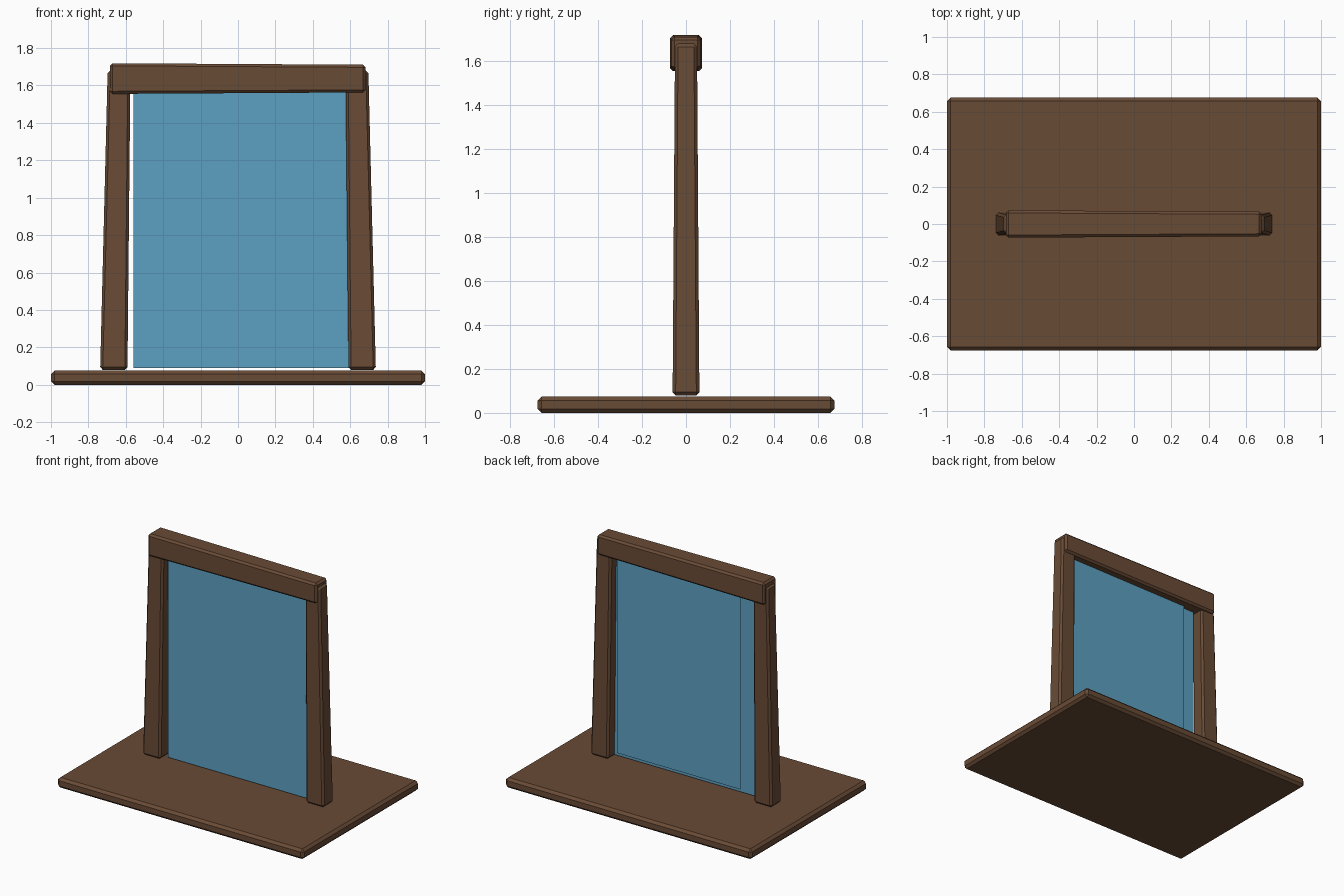
import bpy, bmesh
from mathutils import Vector

if "Cube" in bpy.data.objects:
    bpy.data.objects.remove(bpy.data.objects["Cube"])


def material(name, rgb):
    m = bpy.data.materials.new(name)
    m.diffuse_color = (*rgb, 1)
    m.use_nodes = True
    m.node_tree.nodes["Principled BSDF"].inputs["Base Color"].default_value = m.diffuse_color
    return m


WOOD = material("brown wood", (0.141, 0.070, 0.036))
GLASS = material("blue pane", (0.107, 0.352, 0.539))


def finish(name, bm, mat):
    mesh = bpy.data.meshes.new(name)
    bm.to_mesh(mesh)
    bm.free()
    mesh.materials.append(mat)
    obj = bpy.data.objects.new(name, mesh)
    bpy.context.collection.objects.link(obj)
    return obj


def timber(name, shape, bevel=0.014):
    """Chamfered block; shape maps unit-cube signs to a corner position."""
    bm = bmesh.new()
    bmesh.ops.create_cube(bm, size=2)
    for v in bm.verts:
        v.co = Vector(shape(*(1 if c > 0 else -1 for c in v.co)))
    bmesh.ops.bevel(bm, geom=bm.edges[:], offset=bevel, segments=1,
                    affect='EDGES', profile=0.5)
    bmesh.ops.recalc_face_normals(bm, faces=bm.faces[:])
    return finish(name, bm, WOOD)


def pane(name, x0, x1, z0, z1, y):
    bm = bmesh.new()
    bm.faces.new([bm.verts.new((x, y, z)) for x, z in
                  ((x0, z0), (x1, z0), (x1, z1), (x0, z1))])
    return finish(name, bm, GLASS)


# base board
timber("base_board", lambda x, y, z: (x, 0.675 * y, 0.0375 + 0.0375 * z), 0.018)


# leaning, tapered posts
def post_shape(side):
    def shape(x, y, z):
        centre, half_x, half_y, height = (
            (0.636, 0.061, 0.05, 1.68) if z > 0 else (0.664, 0.073, 0.061, 0.08))
        return side * centre + half_x * x, half_y * y, height
    return shape


timber("left_post", post_shape(-1))
timber("right_post", post_shape(1))


# crossbeam, slightly slimmer at its right end
def beam_shape(x, y, z):
    half_y, half_z = (0.066, 0.074) if x > 0 else (0.073, 0.082)
    return 0.683 * x - 0.002, half_y * y, 1.637 + half_z * z


timber("crossbeam", beam_shape)

# front pane and smaller rear pane
pane("front_pane", -0.56, 0.60, 0.09, 1.60, -0.015)
pane("rear_pane", -0.45, 0.555, 0.12, 1.58, 0.008)
